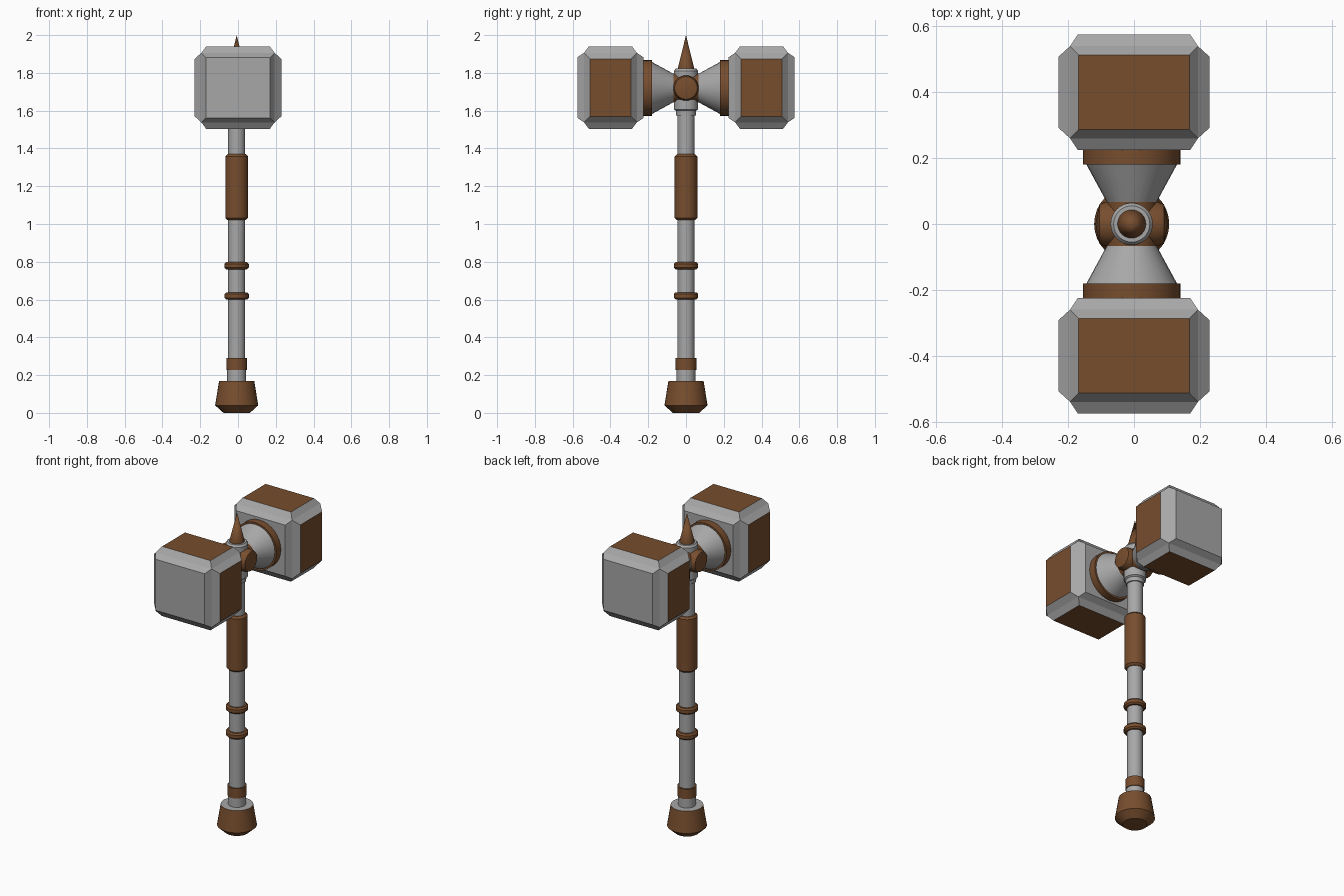
import bpy, bmesh, math
from mathutils import Matrix, Vector

cube = bpy.data.objects.get("Cube")
if cube:
    bpy.data.objects.remove(cube, do_unlink=True)

AXIS_X = -0.007      # handle centre line
HEAD_Z = 1.72        # height of the hammer heads


def make_material(name, colour):
    mat = bpy.data.materials.new(name)
    mat.use_nodes = True
    mat.diffuse_color = (*colour, 1)
    bsdf = next(n for n in mat.node_tree.nodes if n.type == 'BSDF_PRINCIPLED')
    bsdf.inputs["Base Color"].default_value = (*colour, 1)
    return mat


GREY = make_material("steel grey", (0.39, 0.39, 0.39))
BROWN = make_material("leather brown", (0.185, 0.075, 0.027))


def finish(bm, name, mats, location, smooth=False):
    bmesh.ops.remove_doubles(bm, verts=bm.verts, dist=1e-5)
    bmesh.ops.recalc_face_normals(bm, faces=bm.faces)
    mesh = bpy.data.meshes.new(name)
    bm.to_mesh(mesh)
    bm.free()
    for mat in mats:
        mesh.materials.append(mat)
    obj = bpy.data.objects.new(name, mesh)
    obj.location = location
    bpy.context.collection.objects.link(obj)
    if smooth:
        bpy.ops.object.select_all(action='DESELECT')
        obj.select_set(True)
        bpy.context.view_layer.objects.active = obj
        bpy.ops.object.shade_smooth_by_angle(angle=math.radians(30))
    return obj


def lathe(name, mat, profile, location=(AXIS_X, 0, 0), direction=(0, 0, 1), top=None, sides=32):
    """Turn (radius, height) points around an axis, closing both ends."""
    bm = bmesh.new()
    points = [(0, profile[0][1])] + profile + [(0, profile[-1][1])]
    verts = [bm.verts.new((r, 0, h)) for r, h in points]
    edges = [bm.edges.new(pair) for pair in zip(verts, verts[1:])
             if (pair[0].co - pair[1].co).length > 1e-6]
    bmesh.ops.spin(bm, geom=verts + edges, cent=(0, 0, 0), axis=(0, 0, 1),
                   angle=math.tau, steps=sides, use_merge=True)
    bmesh.ops.remove_doubles(bm, verts=bm.verts, dist=1e-5)
    bmesh.ops.recalc_face_normals(bm, faces=bm.faces)
    if top:
        for face in bm.faces:
            face.material_index = int(face.normal.z > 0.9)
    turn = Vector((0, 0, 1)).rotation_difference(Vector(direction)).to_matrix()
    bmesh.ops.transform(bm, matrix=turn.to_4x4(), verts=bm.verts)
    return finish(bm, name, [mat, top] if top else [mat], location, True)


def bevelled(radius, low, high, edge):
    """Profile of a band with chamfered rims."""
    return [(radius - edge, low), (radius, low + edge),
            (radius, high - edge), (radius - edge, high)]


# Handle, from the pommel up
lathe("pommel", BROWN, [(0.07, 0), (0.114, 0.04), (0.093, 0.17)], top=GREY)
lathe("shaft_foot", GREY, [(0.05, 0.16), (0.05, 0.24)])
lathe("shaft", GREY, [(0.045, 0.2), (0.045, 1.8)])
lathe("lower_band", BROWN, [(0.055, 0.228), (0.055, 0.29)])
for i, z in enumerate((0.6, 0.76)):
    lathe(f"handle_ring_{i + 1}", BROWN, bevelled(0.064, z, z + 0.038, 0.009))
lathe("grip", BROWN, bevelled(0.06, 1.02, 1.37, 0.012))

# Collars above and below the head, and the spike
lathe("lower_collar", GREY, [(0.052, 1.575), (0.054, 1.6), (0.064, 1.607), (0.064, 1.66)])
lathe("upper_collar", GREY, [(0.064, 1.75), (0.064, 1.81), (0.055, 1.822)])
lathe("spike", BROWN, [(0.043, 1.81), (0.043, 1.825), (0, 2.0)])

# Hub joining the two heads
hub = (AXIS_X, 0, HEAD_Z)
lathe("hub", BROWN, [(0.076, -0.068), (0.076, 0.068)], hub, (0, 1, 0))

for side, label in ((-1, "right"), (1, "left")):
    lathe(f"hub_boss_{label}", BROWN, [(0.067, 0), (0.067, 0.08), (0.06, 0.098), (0, 0.11)],
          hub, (side, 0, 0))


def hammer_head(name, y):
    """Box whose six faces are raised as shallow frustums."""
    bm = bmesh.new()
    bmesh.ops.create_cube(bm, size=2, matrix=Matrix.Diagonal((0.194, 0.14, 0.184, 1)))
    for axis, inset in enumerate((0.045, 0.033, 0.037)):
        faces = [f for f in bm.faces if abs(f.normal[axis]) > 0.99]
        bmesh.ops.inset_individual(bm, faces=faces, thickness=inset, depth=0.035)
    for face in bm.faces:
        n = face.normal
        face.material_index = int(max(abs(n.x), abs(n.z)) > 0.99)
    finish(bm, name, [GREY, BROWN], (0, y, HEAD_Z + 0.002))


# Heads with their cone necks and collars
for side, label in ((-1, "front"), (1, "back")):
    direction = (0, side, 0)
    lathe(f"{label}_neck", GREY, [(0.072, 0.06), (0.14, 0.185)], hub, direction)
    lathe(f"{label}_neck_band", BROWN, [(0.148, 0.18), (0.148, 0.23)], hub, direction)
    hammer_head(f"{label}_head", side * 0.4)
